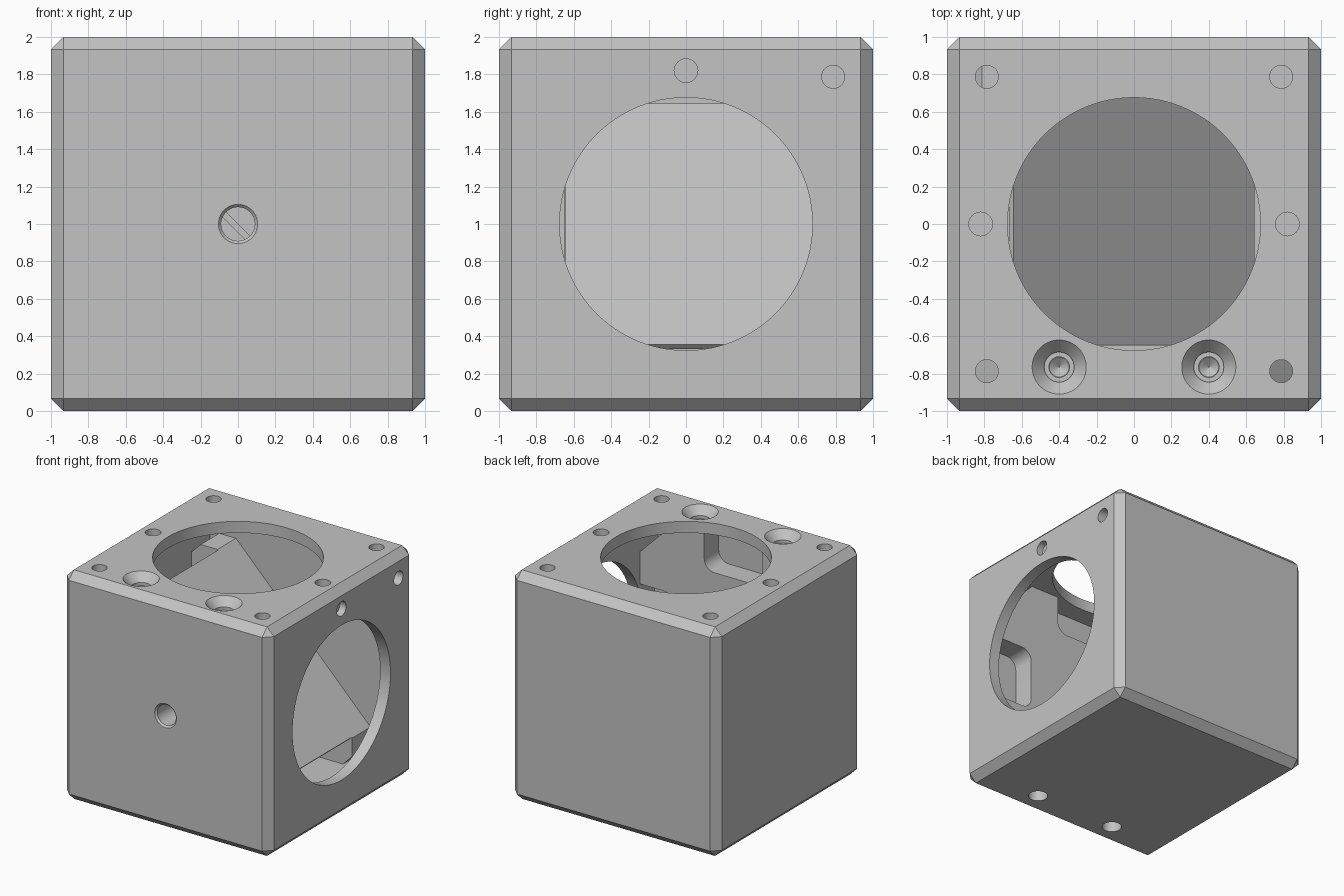
import bpy, bmesh, math
from mathutils import Matrix, Vector

if "Cube" in bpy.data.objects:
    bpy.data.objects.remove(bpy.data.objects["Cube"])

grey = bpy.data.materials.new("plain grey")
grey.use_nodes = True
grey.diffuse_color = (0.55, 0.55, 0.55, 1)
grey.node_tree.nodes["Principled BSDF"].inputs["Base Color"].default_value = (0.55, 0.55, 0.55, 1)

CENTRE = Vector((0, 0, 1))
INNER = 0.9      # half width of the cavity
SEAT = 0.645     # half width of the plate and inner face of both blocks
CUT = 0.34       # corner chamfer of the blocks


def make(name, bm):
    bmesh.ops.recalc_face_normals(bm, faces=bm.faces)
    mesh = bpy.data.meshes.new(name)
    bm.to_mesh(mesh)
    bm.free()
    mesh.materials.append(grey)
    obj = bpy.data.objects.new(name, mesh)
    bpy.context.collection.objects.link(obj)
    return obj


def box(name, centre, size):
    bm = bmesh.new()
    bmesh.ops.create_cube(bm, size=1)
    for v in bm.verts:
        v.co = Vector(centre) + v.co * Vector(size)
    return make(name, bm)


def cone(name, start, direction, length, r1, r2, sides=48):
    """Cone or cylinder from a start point along a direction."""
    bm = bmesh.new()
    bmesh.ops.create_cone(bm, cap_ends=True, segments=sides, radius1=r1, radius2=r2, depth=length)
    d = Vector(direction)
    turn = d.to_track_quat('Z', 'Y').to_matrix().to_4x4()
    bm.transform(Matrix.Translation(Vector(start) + d * length / 2) @ turn)
    return make(name, bm)


def prism(name, outline, y0, y1):
    """Extrude an outline of (x, z - 1) points along y."""
    bm = bmesh.new()
    face = bm.faces.new([bm.verts.new((x, y0, z + 1)) for x, z in outline])
    ext = bmesh.ops.extrude_face_region(bm, geom=[face])
    moved = [g for g in ext["geom"] if isinstance(g, bmesh.types.BMVert)]
    bmesh.ops.translate(bm, verts=moved, vec=(0, y1 - y0, 0))
    return make(name, bm)


def apply_modifiers(obj):
    mesh = bpy.data.meshes.new_from_object(obj.evaluated_get(bpy.context.evaluated_depsgraph_get()))
    obj.modifiers.clear()
    obj.data = mesh


def carve(obj, cutters):
    for c in cutters:
        mod = obj.modifiers.new("cut", 'BOOLEAN')
        mod.operation = 'DIFFERENCE'
        mod.solver = 'EXACT'
        mod.object = c
    bpy.context.view_layer.update()
    apply_modifiers(obj)
    for c in cutters:
        bpy.data.objects.remove(c)


# Housing: chamfered hollow cube
housing = box("housing", CENTRE, (2, 2, 2))
bevel = housing.modifiers.new("chamfer", 'BEVEL')
bevel.width = 0.067
bevel.segments = 1
bpy.context.view_layer.update()
apply_modifiers(housing)
carve(housing, [box("cavity", CENTRE, (2 * INNER,) * 3)])

cutters = []
X, Y, Z = Vector((1, 0, 0)), Vector((0, 1, 0)), Vector((0, 0, 1))
for out, side in ((X, Z), (Z, X)):
    # Round window
    cutters.append(cone("window", CENTRE + out * 0.8, out, 0.4, 0.676, 0.676, 96))
    for s in (-1, 1):
        # Blind holes beside the window and through holes in the corners
        cutters.append(cone("pin_hole", CENTRE + out * 0.94 + side * 0.82 * s, out, 0.2, 0.063, 0.063))
        for t in (-1, 1):
            start = CENTRE + out * 0.8 + side * 0.787 * s + Y * 0.787 * t
            cutters.append(cone("corner_hole", start, out, 0.4, 0.061, 0.061))
# Countersunk screw holes in top and bottom
for s in (-1, 1):
    for x in (-0.4, 0.4):
        base = Vector((x, -0.765, 1))
        cutters.append(cone("screw_hole", base + Z * 0.8 * s, Z * s, 0.3, 0.08, 0.08))
        cutters.append(cone("countersink", base + Z * 0.93 * s, Z * s, 0.08, 0.08, 0.154))
cutters.append(cone("front_hole", CENTRE - Y * 0.8, -Y, 0.4, 0.09, 0.09))
cutters.append(cone("front_hole_rim", CENTRE - Y * 0.985, -Y, 0.03, 0.09, 0.12))
carve(housing, cutters)

# Front block: octagon with a rounded pocket on each side
h, c = INNER + 0.002, INNER - CUT
octagon = [(h, -c), (h, c), (c, h), (-c, h), (-h, c), (-h, -c), (-c, -h), (c, -h)]
front_block = prism("front_block", octagon, -INNER - 0.002, -SEAT - 0.005)

W, DEEP, R = 0.28, 0.57, 0.1
pocket = [(-W, 1.0), (-W, DEEP + R)]
for cx, a0 in ((-W + R, 180), (W - R, 270)):
    for i in range(1, 8):
        a = math.radians(a0 + 90 * i / 8)
        pocket.append((cx + R * math.cos(a), DEEP + R + R * math.sin(a)))
    if cx < 0:
        pocket += [(-W + R, DEEP), (W - R, DEEP)]
pocket += [(W, DEEP + R), (W, 1.0)]
cutters = []
for k in range(4):
    co, si = round(math.cos(k * math.pi / 2)), round(math.sin(k * math.pi / 2))
    cutters.append(prism("pocket", [(x * co - z * si, x * si + z * co) for x, z in pocket], -0.85, -0.5))
    spot = CENTRE + Vector((-si, 0, co)) * 0.73 - Y * 0.88
    cutters.append(cone("pocket_hole", spot, Y, 0.1, 0.018, 0.018, 24))
cutters.append(cone("sight_hole", CENTRE - Y * 1.1, Y, 0.6, 0.09, 0.09))
for s in (-1, 1):
    for x in (-0.4, 0.4):
        base = Vector((x, -0.765, 1))
        cutters.append(cone("thread", base + Z * 0.7 * s, Z * s, 0.3, 0.055, 0.055))
        cutters.append(cone("drill_tip", base + Z * 0.66 * s, Z * s, 0.042, 0.002, 0.055))
carve(front_block, cutters)

# Back block: sloping seat for the plate
e = SEAT + 0.005
seat = [(-h, -c), (-h, c), (-h + e - c, e), (-e, e), (e, -e), (e, -h + e - c), (c, -h), (-c, -h)]
back_block = prism("back_block", seat, SEAT, INNER + 0.002)

# Diagonal plate
t = 0.024
plate = [(-SEAT, SEAT), (SEAT, -SEAT), (SEAT - t, -SEAT - t), (-SEAT - t, SEAT - t)]
diagonal_plate = prism("diagonal_plate", plate, -SEAT, SEAT + 0.001)

# Smooth round holes, keep flat faces sharp
bpy.ops.object.select_all(action='DESELECT')
for obj in (housing, front_block, back_block, diagonal_plate):
    obj.select_set(True)
bpy.context.view_layer.objects.active = housing
bpy.ops.object.shade_smooth_by_angle(angle=math.radians(30))
